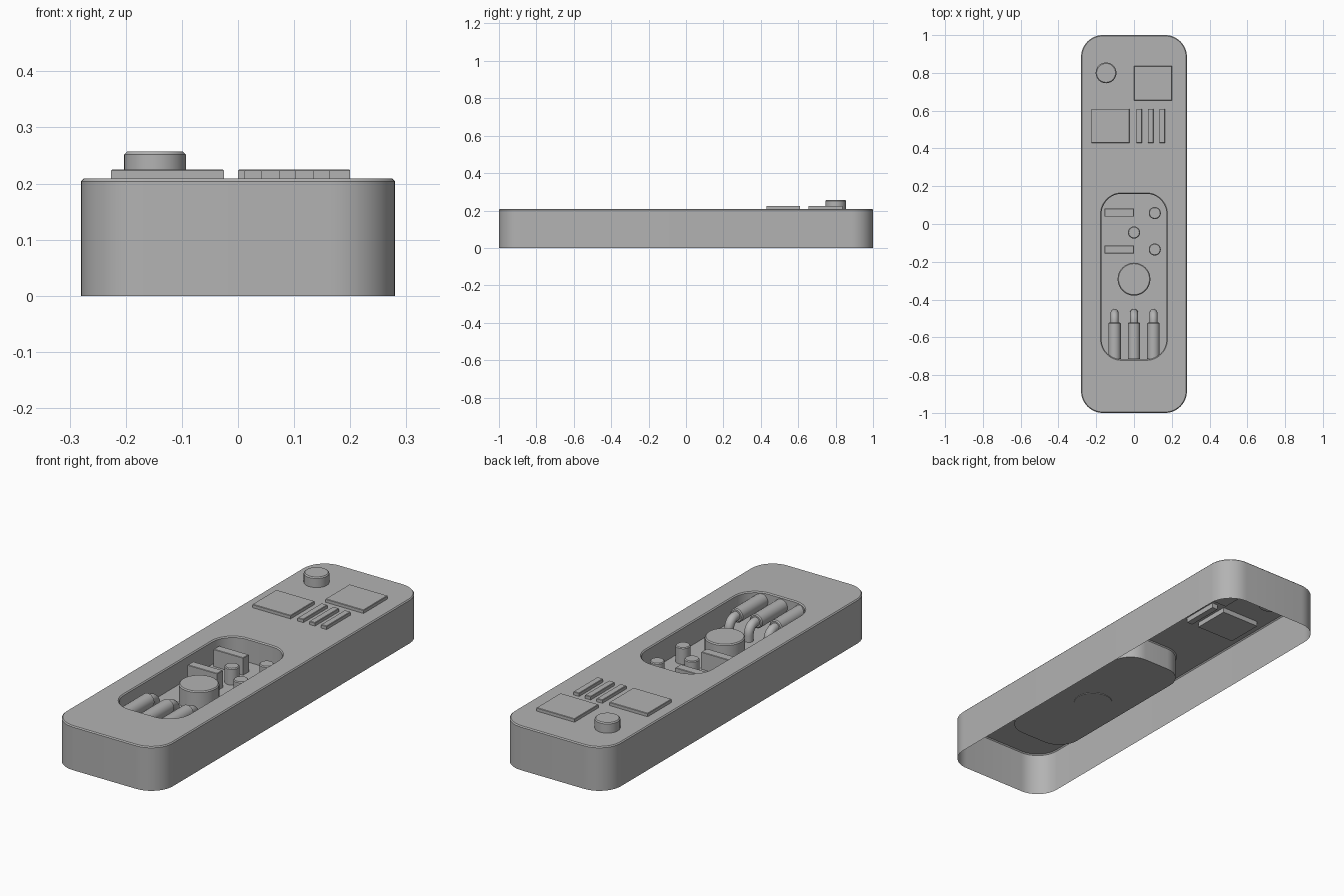
import bpy
import bmesh
from math import cos, sin, pi, radians

cube = bpy.data.objects.get("Cube")
if cube:
    bpy.data.objects.remove(cube, do_unlink=True)

GREY = (0.45, 0.45, 0.45, 1)
grey = bpy.data.materials.new("plain grey")
grey.use_nodes = True
grey.diffuse_color = GREY
grey.node_tree.nodes["Principled BSDF"].inputs["Base Color"].default_value = GREY


def round_rect(x0, x1, y0, y1, z, r=0.0, segs=0):
    """Counter-clockwise ring; square corners when segs is zero."""
    ring = []
    corners = [(x1 - r, y1 - r), (x0 + r, y1 - r), (x0 + r, y0 + r), (x1 - r, y0 + r)]
    for k, (cx, cy) in enumerate(corners):
        for i in range(segs + 1):
            a = pi / 2 * (k + (i / segs if segs else 0))
            ring.append((cx + r * cos(a), cy + r * sin(a), z))
    return ring


def circle(cx, cy, z, r, n=32):
    return [(cx + r * cos(2 * pi * i / n), cy + r * sin(2 * pi * i / n), z) for i in range(n)]


def pipe_ring(x, y, z, r, tilt=0.0, n=24):
    """Ring across a pipe running along y, tilted downwards by an angle."""
    return [(x + r * cos(t), y + r * sin(t) * sin(tilt), z + r * sin(t) * cos(tilt))
            for t in (2 * pi * i / n for i in range(n))]


def loft(name, rings, cap_start=True):
    bm = bmesh.new()
    loops = [[bm.verts.new(p) for p in ring] for ring in rings]
    for a, b in zip(loops, loops[1:]):
        for i in range(len(a)):
            j = (i + 1) % len(a)
            bm.faces.new((a[i], a[j], b[j], b[i]))
    bm.faces.new(loops[-1])
    if cap_start:
        bm.faces.new(loops[0][::-1])
        bmesh.ops.recalc_face_normals(bm, faces=bm.faces[:])
    mesh = bpy.data.meshes.new(name)
    bm.to_mesh(mesh)
    bm.free()
    for poly in mesh.polygons:
        poly.use_smooth = True
    mesh.set_sharp_from_angle(angle=radians(30))
    mesh.materials.append(grey)
    obj = bpy.data.objects.new(name, mesh)
    bpy.context.collection.objects.link(obj)
    return obj


def block(name, x0, x1, y0, y1, z0, z1, c=0.002):
    loft(name, [round_rect(x0, x1, y0, y1, z0),
                round_rect(x0, x1, y0, y1, z1 - c),
                round_rect(x0 + c, x1 - c, y0 + c, y1 - c, z1)])


def disc(name, x, y, r, z0, z1, c=0.005):
    loft(name, [circle(x, y, z0, r), circle(x, y, z1 - c, r), circle(x, y, z1, r - c)])


# Shell: open underneath, with a sunken tray in the top
TOP, FLOOR, EDGE = 0.209, 0.098, 0.005


def outer(inset, z):
    return round_rect(-0.28 + inset, 0.28 - inset, -1 + inset, 1 - inset, z, 0.115 - inset, 12)


def pocket(inset, z):
    return round_rect(-0.177 + inset, 0.177 - inset, -0.722 + inset, 0.165 - inset, z,
                      0.112 - inset, 12)


loft("body_shell", [outer(0, 0), outer(0, TOP - EDGE), outer(EDGE, TOP),
                    pocket(0, TOP), pocket(EDGE, TOP - EDGE), pocket(EDGE, FLOOR)],
     cap_start=False)

# Pads, bars and knob on the upper deck
block("right_pad", 0.0, 0.2, 0.655, 0.836, 0.185, 0.225)
block("left_pad", -0.226, -0.025, 0.43, 0.61, 0.185, 0.225)
for i in range(3):
    x = 0.012 + 0.061 * i
    block(f"bar_{i + 1}", x, x + 0.03, 0.43, 0.61, 0.185, 0.225)
disc("knob", -0.148, 0.8, 0.055, 0.18, 0.257)

# Parts standing in the tray
disc("large_drum", 0, -0.292, 0.087, FLOOR - 0.003, 0.187)
for i, (x, y) in enumerate([(0.11, 0.058), (0.0, -0.045), (0.11, -0.135)]):
    disc(f"small_post_{i + 1}", x, y, 0.032, FLOOR, 0.176, 0.004)
for i, y in enumerate([0.06, -0.135]):
    block(f"upright_plate_{i + 1}", -0.156, 0.0, y - 0.021, y + 0.021, FLOOR, 0.18)

# Three sleeves, each with a thin lead bending down to the floor
AXIS, BEND = 0.168, 0.04
for i in range(3):
    x = -0.103 + 0.103 * i
    loft(f"sleeve_{i + 1}", [pipe_ring(x, -0.714, AXIS, 0.033), pipe_ring(x, -0.527, AXIS, 0.033),
                             pipe_ring(x, -0.522, AXIS, 0.028)])
    lead = [pipe_ring(x, -0.53, AXIS, 0.021)]
    for k in range(9):
        a = pi / 2 * k / 8
        lead.append(pipe_ring(x, -0.511 + BEND * sin(a), AXIS - BEND + BEND * cos(a), 0.021, a))
    lead.append(pipe_ring(x, -0.511 + BEND, FLOOR, 0.021, pi / 2))
    loft(f"lead_{i + 1}", lead)
